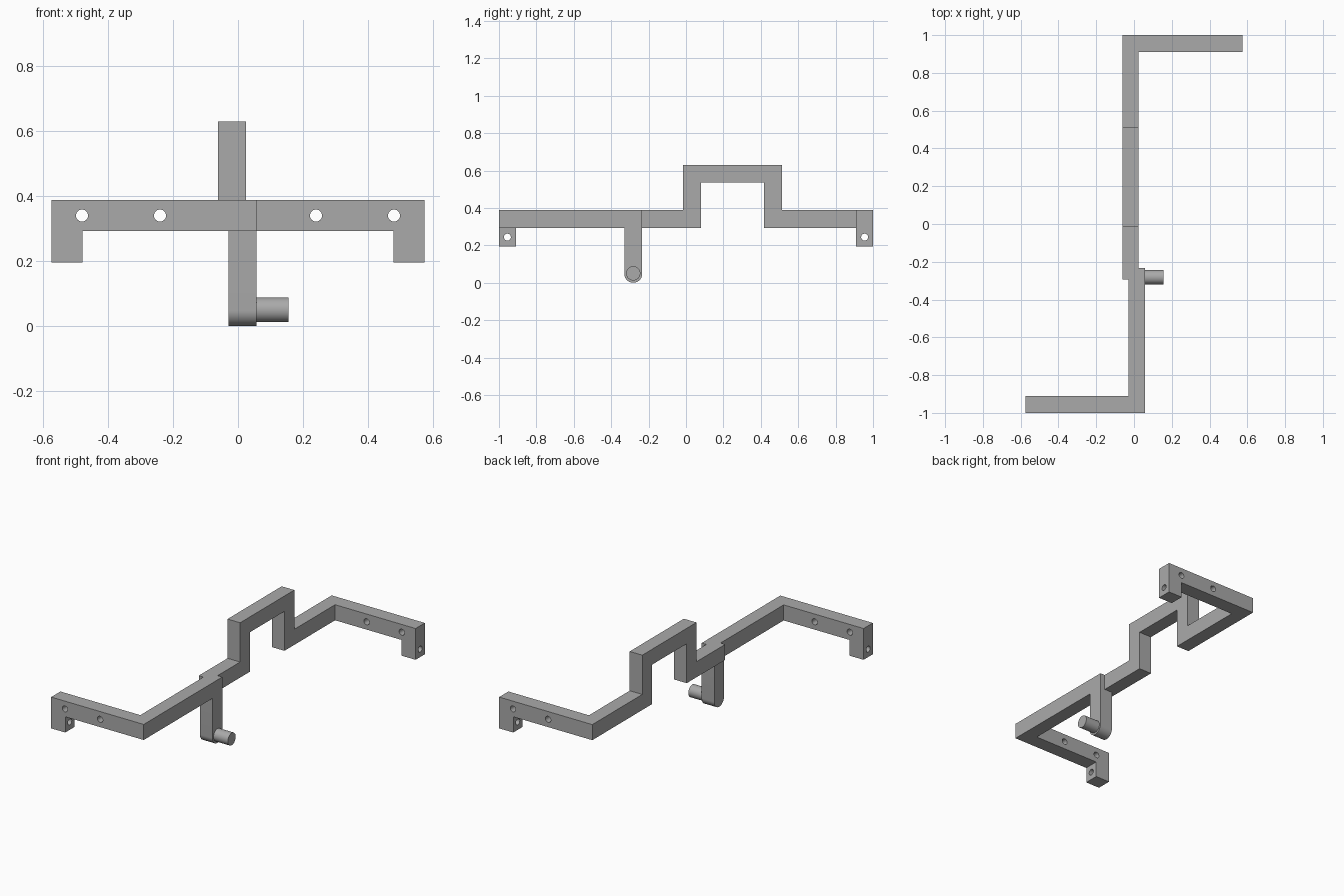
import bpy, bmesh, math

cube = bpy.data.objects.get("Cube")
if cube:
    bpy.data.objects.remove(cube, do_unlink=True)

grey = bpy.data.materials.new("plain grey")
grey.use_nodes = True
GREY = (0.4, 0.4, 0.4, 1)
grey.diffuse_color = GREY
grey.node_tree.nodes["Principled BSDF"].inputs["Base Color"].default_value = GREY

LOW, HIGH = 0.292, 0.388          # underside and top of the bars


def extrude(name, outline, axis, start, end):
    """Prism from an outline in the yz plane (axis x) or the xz plane (axis y)."""
    place = (lambda u, v, d: (d, u, v)) if axis == "x" else (lambda u, v, d: (u, d, v))
    bm = bmesh.new()
    a, b = ([bm.verts.new(place(u, v, d)) for u, v in outline] for d in (start, end))
    bm.faces.new(a)
    bm.faces.new(b)
    for i in range(len(a)):
        j = (i + 1) % len(a)
        bm.faces.new((a[i], a[j], b[j], b[i]))
    bmesh.ops.recalc_face_normals(bm, faces=bm.faces)
    mesh = bpy.data.meshes.new(name)
    bm.to_mesh(mesh)
    bm.free()
    mesh.materials.append(grey)
    obj = bpy.data.objects.new(name, mesh)
    bpy.context.collection.objects.link(obj)
    return obj


def arc(u, v, radius, begin, finish, steps):
    return [(u + radius * math.cos(t), v + radius * math.sin(t))
            for t in (begin + (finish - begin) * i / steps for i in range(steps + 1))]


def rod(name, u, v, radius, axis, start, end):
    return extrude(name, arc(u, v, radius, 0, math.tau, 40)[:-1], axis, start, end)


def select(obj):
    bpy.ops.object.select_all(action="DESELECT")
    obj.select_set(True)
    bpy.context.view_layer.objects.active = obj


def combine(target, other, operation):
    mod = target.modifiers.new("combine", "BOOLEAN")
    mod.operation, mod.object, mod.solver = operation, other, "EXACT"
    select(target)
    bpy.ops.object.modifier_apply(modifier=mod.name)
    bpy.data.objects.remove(other, do_unlink=True)


# Rear beam with its raised bridge
frame = extrude("bent_frame", [
    (-0.295, LOW), (0.08, LOW), (0.08, 0.535), (0.417, 0.535), (0.417, LOW),
    (0.91, LOW), (0.91, HIGH), (0.513, HIGH), (0.513, 0.63), (-0.015, 0.63),
    (-0.015, HIGH), (-0.295, HIGH)], "x", -0.061, 0.025)

# Front beam with the round-ended hanging arm
pieces = [extrude("front_beam",
                  [(-0.91, HIGH), (-0.91, LOW), (-0.33, LOW)]
                  + arc(-0.282, 0.048, 0.048, math.pi, math.tau, 24)
                  + [(-0.234, HIGH)], "x", -0.029, 0.057)]

# End bars, each with a hanging tab at the outer end
for s, inner in ((-1, 0.057), (1, -0.061)):
    pieces.append(extrude("end_bar", [
        (inner, HIGH), (inner, LOW), (s * 0.478, LOW), (s * 0.478, 0.195),
        (s * 0.574, 0.195), (s * 0.574, HIGH)], "y", s * 0.91, s * 1.0))
for piece in pieces:
    combine(frame, piece, "UNION")

# Bolt holes through the bars and the tabs
for s in (-1, 1):
    for x in (0.24, 0.48):
        combine(frame, rod("hole_cutter", s * x, 0.34, 0.0185, "y", s * 0.85, s * 1.05),
                "DIFFERENCE")
    combine(frame, rod("hole_cutter", s * 0.955, 0.244, 0.0185, "x", s * 0.42, s * 0.62),
            "DIFFERENCE")

# Handle pin
pin = rod("handle_pin", -0.282, 0.05, 0.038, "x", 0.057, 0.155)

for obj in (frame, pin):
    select(obj)
    bpy.ops.object.shade_smooth_by_angle(angle=math.radians(30))
